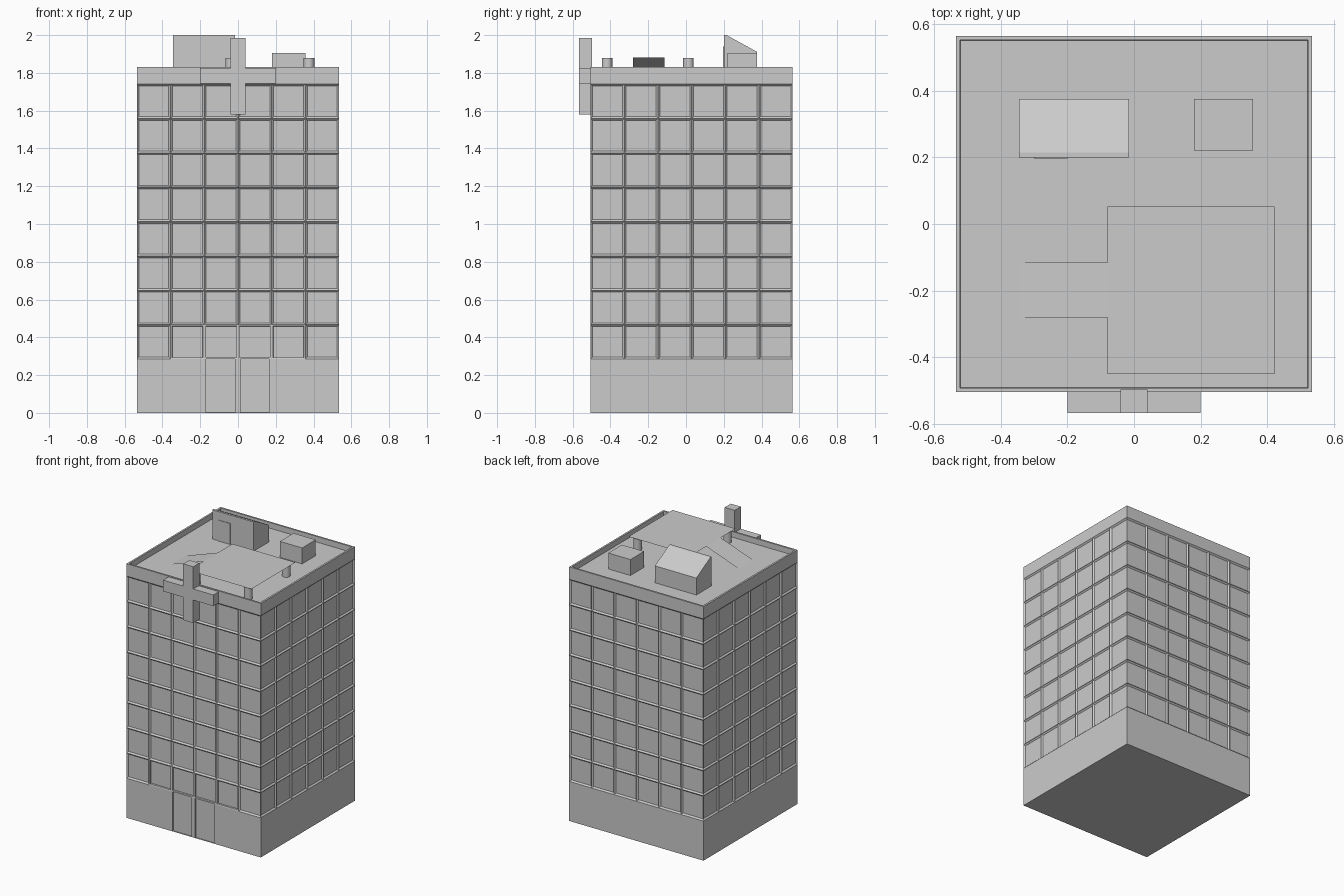
import bpy, bmesh
from mathutils import Vector

cube = bpy.data.objects.get("Cube")
if cube:
    bpy.data.objects.remove(cube, do_unlink=True)

grey = bpy.data.materials.new("concrete_grey")
grey.use_nodes = True
COLOUR = (0.6, 0.6, 0.6, 1)
grey.diffuse_color = COLOUR
grey.node_tree.nodes["Principled BSDF"].inputs["Base Color"].default_value = COLOUR

HALF, FRONT, BACK = 0.535, -0.505, 0.565
TOP, ROOF, BASE = 1.83, 1.79, 0.285
FLOORS, BAYS, STOREY = 8, 6, 0.182
PAD_Z = 1.882


def finish(name, bm):
    mesh = bpy.data.meshes.new(name)
    bm.to_mesh(mesh)
    bm.free()
    mesh.materials.append(grey)
    obj = bpy.data.objects.new(name, mesh)
    bpy.context.collection.objects.link(obj)
    return obj


def face(bm, points):
    return bm.faces.new([bm.verts.new(p) for p in points])


def box(name, x, y, z):
    bm = bmesh.new()
    bmesh.ops.create_cube(bm, size=1)
    for v in bm.verts:
        v.co = [lo + (c + 0.5) * (hi - lo) for c, (lo, hi) in zip(v.co, (x, y, z))]
    return finish(name, bm)


def prism(name, profile, x0, x1):
    """Extrude a (y, z) profile along x."""
    bm = bmesh.new()
    f = face(bm, [(x0, y, z) for y, z in profile])
    ext = bmesh.ops.extrude_face_region(bm, geom=[f])["geom"]
    verts = [g for g in ext if isinstance(g, bmesh.types.BMVert)]
    bmesh.ops.translate(bm, verts=verts, vec=(x1 - x0, 0, 0))
    bmesh.ops.recalc_face_normals(bm, faces=bm.faces)
    return finish(name, bm)


def sunk(bm, faces, thickness, depth):
    bm.normal_update()
    bmesh.ops.inset_individual(bm, faces=faces, thickness=thickness, depth=-depth,
                               use_even_offset=True)


def wall(name, a, b, entrance=False):
    """Wall from corner a to b, seen from outside left to right."""
    a, b = Vector((*a, 0)), Vector((*b, 0))
    bm = bmesh.new()

    def panel(s, t, z0, z1):
        p, q = a.lerp(b, s), a.lerp(b, t)
        return face(bm, [(p.x, p.y, z0), (q.x, q.y, z0), (q.x, q.y, z1), (p.x, p.y, z1)])

    windows, deep, doors = [], [], []
    for row in range(FLOORS):
        for col in range(BAYS):
            z = BASE + row * STOREY
            f = panel(col / BAYS, (col + 1) / BAYS, z, z + STOREY)
            over_door = entrance and row == 0 and 0 < col < BAYS - 1
            (deep if over_door else windows).append(f)
    panel(0, 1, BASE + FLOORS * STOREY, TOP)
    # Ground floor, split around the double doors
    xs = [-HALF, -0.17, -0.015, 0.012, 0.165, HALF] if entrance else [-HALF, HALF]
    for i, (l, r) in enumerate(zip(xs, xs[1:])):
        f = panel((l + HALF) / (2 * HALF), (r + HALF) / (2 * HALF), 0, BASE)
        if i in (1, 3):
            doors.append(f)
    sunk(bm, windows, 0.01, 0.01)
    if entrance:
        sunk(bm, deep, 0.008, 0.002)
        sunk(bm, deep, 0.001, 0.012)
        sunk(bm, doors, 0.001, 0.01)
    return finish(name, bm)


# Four walls of windows
corners = [(-HALF, FRONT), (HALF, FRONT), (HALF, BACK), (-HALF, BACK)]
for i, name in enumerate(["front_wall", "left_wall", "back_wall", "right_wall"]):
    wall(name, corners[i], corners[(i + 1) % 4], entrance=(i == 0))

# Roof sunk behind a thin parapet, and the underside
bm = bmesh.new()
roof = face(bm, [(x, y, TOP) for x, y in corners])
sunk(bm, [roof], 0.013, 0)
sunk(bm, [roof], 0.0005, TOP - ROOF)
finish("roof_and_parapet", bm)
bm = bmesh.new()
face(bm, [(x, y, 0) for x, y in reversed(corners)])
finish("underside", bm)

# Cross sign on the front
box("cross_upright", (-0.04, 0.04), (-0.567, -0.497), (1.58, 1.985))
for name, s in (("cross_left_arm", 1), ("cross_right_arm", -1)):
    box(name, sorted((0.04 * s, 0.2 * s)), (-0.567, FRONT), (1.745, 1.825))

# Rooftop stair house with its door, and the plant box
prism("stair_house", [(0.2, ROOF), (0.375, ROOF), (0.375, 1.912), (0.215, 2), (0.2, 2)],
      -0.345, -0.015)
box("stair_door", (-0.3, -0.2), (0.196, 0.2), (ROOF, 1.94))
box("plant_box", (0.18, 0.357), (0.22, 0.375), (ROOF, 1.905))

# Landing pad, its ramp and its posts
bm = bmesh.new()
face(bm, [(-0.08, -0.45, PAD_Z), (0.422, -0.45, PAD_Z), (0.422, 0.052, PAD_Z), (-0.08, 0.052, PAD_Z)])
face(bm, [(-0.34, -0.28, ROOF), (-0.08, -0.28, PAD_Z), (-0.08, -0.115, PAD_Z), (-0.34, -0.115, ROOF)])
finish("landing_pad_and_ramp", bm)
for x in (-0.038, 0.376):
    for y in (-0.418, 0.013):
        bm = bmesh.new()
        bmesh.ops.create_cone(bm, cap_ends=True, segments=16, radius1=0.028,
                              radius2=0.028, depth=PAD_Z - ROOF - 0.002)
        post = finish("pad_post", bm)
        post.location = (x, y, (PAD_Z + ROOF) / 2 - 0.001)
        bpy.ops.object.select_all(action="DESELECT")
        post.select_set(True)
        bpy.context.view_layer.objects.active = post
        bpy.ops.object.shade_smooth_by_angle()
